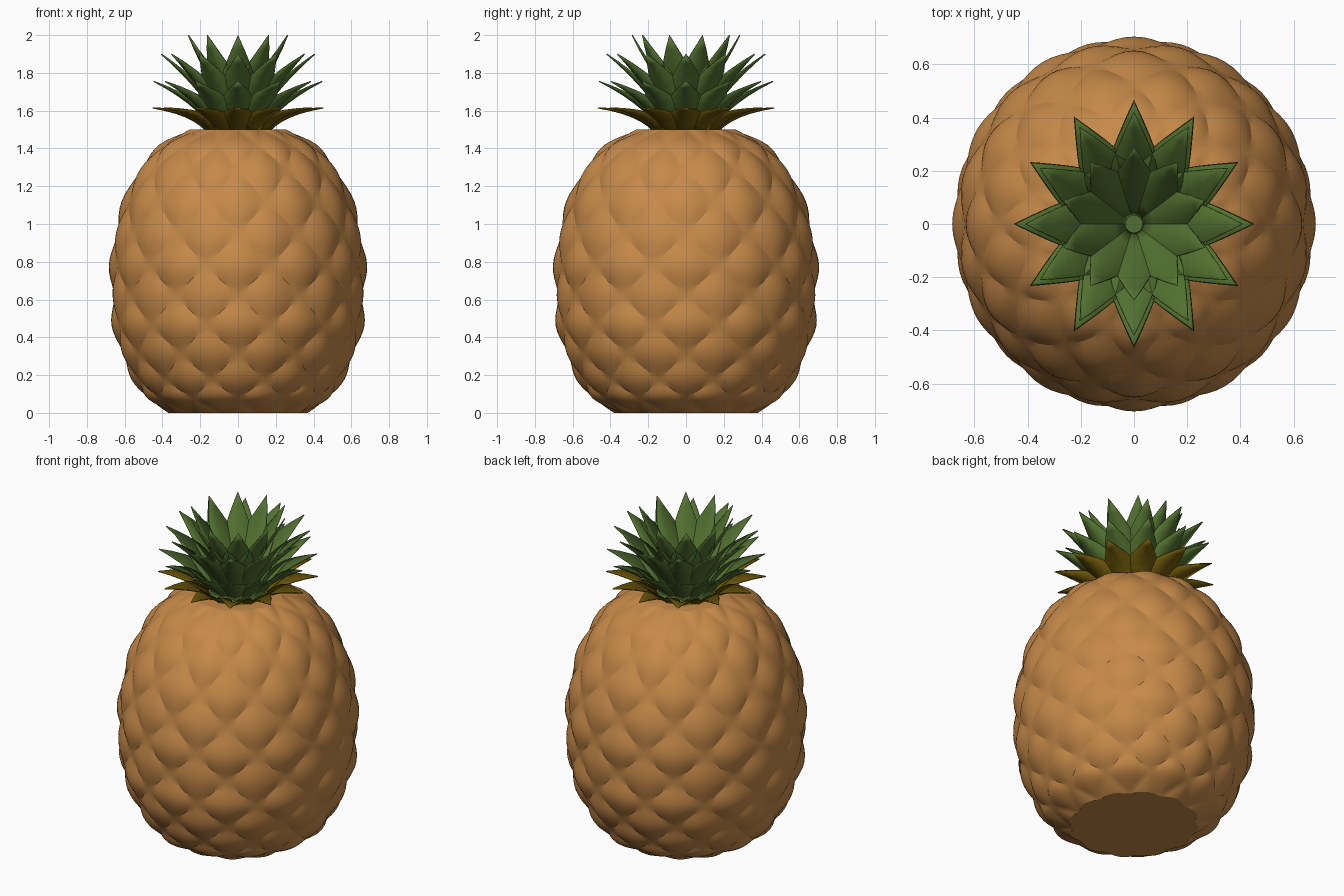
import bpy, bmesh, math

if "Cube" in bpy.data.objects:
    bpy.data.objects.remove(bpy.data.objects["Cube"])

X_SCALE = 0.97          # the fruit is slightly narrower in x than in y


def material(name, rgb):
    m = bpy.data.materials.new(name)
    m.diffuse_color = (*rgb, 1)
    m.use_nodes = True
    m.node_tree.nodes["Principled BSDF"].inputs["Base Color"].default_value = m.diffuse_color
    return m


ORANGE = material("golden skin", (0.56, 0.25, 0.065))
GREEN = material("leaf green", (0.085, 0.165, 0.03))
OLIVE = material("dry leaf olive", (0.16, 0.10, 0.003))


def finish(bm, name, mat, angle):
    bmesh.ops.recalc_face_normals(bm, faces=bm.faces)
    me = bpy.data.meshes.new(name)
    bm.to_mesh(me)
    bm.free()
    me.materials.append(mat)
    ob = bpy.data.objects.new(name, me)
    bpy.context.collection.objects.link(ob)
    bpy.ops.object.select_all(action='DESELECT')
    ob.select_set(True)
    bpy.context.view_layer.objects.active = ob
    bpy.ops.object.shade_smooth_by_angle(angle=math.radians(angle))
    return ob


def spline(pts, t):
    """Catmull-Rom through the points, t counted in points."""
    n = len(pts) - 1
    i = min(int(t), n - 1)
    f = t - i
    a, b, c, d = (pts[max(0, min(n, i + k))] for k in (-1, 0, 1, 2))
    return [0.5 * (2 * q + (r - p) * f + (2 * p - 5 * q + 4 * r - s) * f * f
                   + (3 * q - p - 3 * r + s) * f ** 3)
            for p, q, r, s in zip(a, b, c, d)]


# Fruit body: outer radius and height at every half row of diamonds
PROFILE = [(0.38, 0), (0.505, 0.075), (0.58, 0.175), (0.645, 0.31), (0.69, 0.46),
           (0.70, 0.62), (0.705, 0.78), (0.682, 0.95), (0.635, 1.12),
           (0.548, 1.29), (0.43, 1.42), (0.27, 1.50)]
HALF_CELLS = 24         # twelve diamonds around
K = 5                   # subdivisions of a half diamond
DEPTH = 0.024


def pillow(x):
    d = 2 * min(x % 1, 1 - x % 1)
    return 1 - (1 - d) ** 2


def build_body():
    bm = bmesh.new()
    cols, rows = HALF_CELLS * K, (len(PROFILE) - 1) * K
    grid = []
    for j in range(rows + 1):
        r, z = spline(PROFILE, j / K)
        v = j / K + 1
        ring = []
        for i in range(cols):
            u = i / K
            rr = r - DEPTH * (1 - pillow((u + v) / 2) * pillow((u - v) / 2))
            a = math.tau * i / cols
            ring.append(bm.verts.new((X_SCALE * rr * math.sin(a), -rr * math.cos(a), z)))
        grid.append(ring)
    # triangles follow the diagonal grooves
    for j in range(rows):
        for i in range(cols):
            n = (i + 1) % cols
            a, b, c, d = grid[j][i], grid[j][n], grid[j + 1][n], grid[j + 1][i]
            if (i // K + j // K) % 2 == 1:
                tris = (a, b, c), (a, c, d)
            else:
                tris = (a, b, d), (b, c, d)
            for t in tris:
                bm.faces.new(t)
    bm.faces.new(grid[0])
    bm.faces.new(grid[-1])
    finish(bm, "fruit_body", ORANGE, 28)


build_body()


# Crown leaves: pointed channels that curve outwards, one ring at a time
def build_leaves(name, mat, base, mid, tip, width, count=12, fold=0.3):
    bm = bmesh.new()
    steps = 6
    shape = [0.75, 0.95, 1.0, 0.88, 0.64, 0.34, 0.0]
    for k in range(count):
        ang = math.tau * k / count
        s, c = math.sin(ang), math.cos(ang)

        def point(r, side, z):
            return bm.verts.new((X_SCALE * (r * s + side * c), -(r * c - side * s), z))

        prev = None
        for i in range(steps + 1):
            t = i / steps
            r, z = ((1 - t) ** 2 * b + 2 * t * (1 - t) * m + t * t * e
                    for b, m, e in zip(base, mid, tip))
            dr, dz = (2 * (1 - t) * (m - b) + 2 * t * (e - m)
                      for b, m, e in zip(base, mid, tip))
            ln = math.hypot(dr, dz)
            w = width / 2 * shape[i]
            keel = w * fold            # edges fold up and inwards
            if i == steps:
                end = point(r, 0, z)
                bm.faces.new((prev[0], prev[1], end))
                bm.faces.new((prev[1], prev[2], end))
                break
            er, ez = r - dz / ln * keel, z + dr / ln * keel
            cur = [point(er, -w, ez), point(r, 0, z), point(er, w, ez)]
            if prev:
                for q in range(2):
                    bm.faces.new((prev[q], prev[q + 1], cur[q + 1], cur[q]))
            prev = cur
    ob = finish(bm, name, mat, 60)
    mod = ob.modifiers.new("thickness", 'SOLIDIFY')
    mod.thickness = 0.006
    mod.offset = 0


build_leaves("dry_leaves", OLIVE, (0.17, 1.49), (0.25, 1.58), (0.467, 1.615), 0.19)
build_leaves("lower_leaves", GREEN, (0.15, 1.52), (0.25, 1.65), (0.46, 1.755), 0.20)
build_leaves("middle_leaves", GREEN, (0.11, 1.56), (0.24, 1.75), (0.42, 1.90), 0.19)
build_leaves("top_leaves", GREEN, (0.03, 1.60), (0.18, 1.78), (0.285, 2.0), 0.19, 10, 0.2)

# Crown core that carries the leaves
bm = bmesh.new()
bmesh.ops.create_cone(bm, cap_ends=True, segments=24, radius1=0.17, radius2=0.10, depth=0.13)
bmesh.ops.translate(bm, verts=bm.verts, vec=(0, 0, 1.545))
finish(bm, "crown_core", GREEN, 40)
